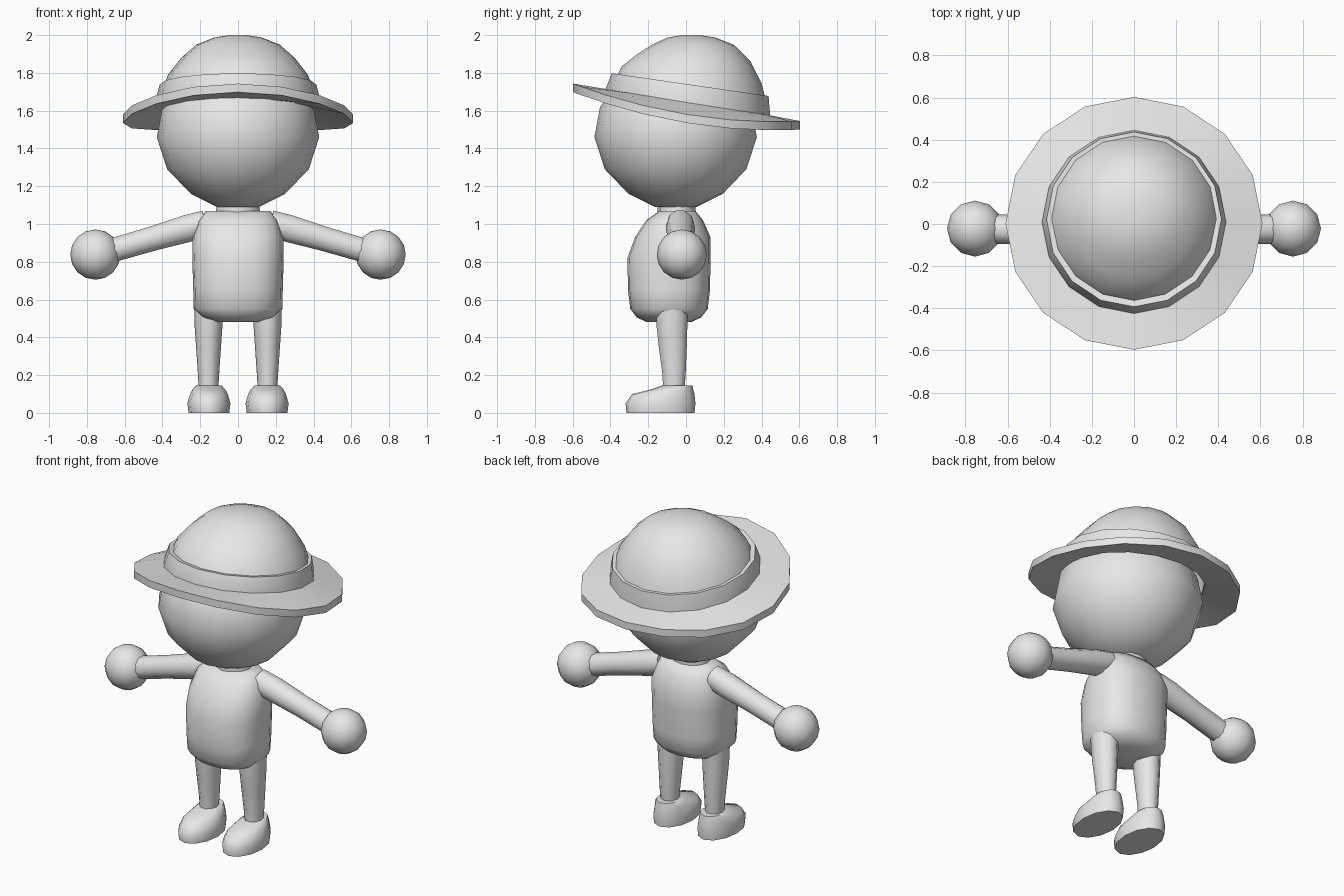
import bpy, bmesh, math
from mathutils import Matrix, Vector

if "Cube" in bpy.data.objects:
    bpy.data.objects.remove(bpy.data.objects["Cube"])

grey = bpy.data.materials.new("plain grey")
grey.diffuse_color = (0.8, 0.8, 0.8, 1)
grey.use_nodes = True
grey.node_tree.nodes["Principled BSDF"].inputs["Base Color"].default_value = grey.diffuse_color


def finish(name, bm, angle, mirror):
    bmesh.ops.recalc_face_normals(bm, faces=bm.faces)
    mesh = bpy.data.meshes.new(name)
    bm.to_mesh(mesh)
    bm.free()
    mesh.materials.append(grey)
    obj = bpy.data.objects.new(name, mesh)
    bpy.context.collection.objects.link(obj)
    bpy.ops.object.select_all(action='DESELECT')
    obj.select_set(True)
    bpy.context.view_layer.objects.active = obj
    bpy.ops.object.shade_smooth_by_angle(angle=math.radians(angle))
    if mirror:
        obj.modifiers.new("mirror", 'MIRROR')
    return obj


def loft(name, rings, sides=16, cx=0, power=2, angle=50, caps=(True, True),
         closed=False, matrix=None, mirror=False):
    """Skin rings of (z, x radius, y radius, y centre, tilt, sag)."""
    bm = bmesh.new()
    loops = []
    for ring in rings:
        z, rx, ry, cy, tilt, sag = (tuple(ring) + (0,) * 6)[:6]
        loop = []
        for i in range(sides):
            t = 2 * math.pi * i / sides
            c, s = math.cos(t), math.sin(t)
            x = rx * math.copysign(abs(c) ** (2 / power), c)
            y = ry * math.copysign(abs(s) ** (2 / power), s)
            loop.append(bm.verts.new((cx + x, cy + y, z + tilt * y + sag * (s * s - c * c))))
        loops.append(loop)
    pairs = list(zip(loops, loops[1:]))
    if closed:
        pairs.append((loops[-1], loops[0]))
    for a, b in pairs:
        for i in range(sides):
            j = (i + 1) % sides
            bm.faces.new((a[i], a[j], b[j], b[i]))
    if not closed:
        if caps[0]:
            bm.faces.new(loops[0][::-1])
        if caps[1]:
            bm.faces.new(loops[-1])
    if matrix:
        bm.transform(matrix)
    return finish(name, bm, angle, mirror)


# Head and neck
head = [(1.09, .11), (1.16, .25), (1.29, .375), (1.46, .43),
        (1.62, .40), (1.74, .31), (1.82, .18), (1.85, .05)]
loft("head", [(z, r, r, -.055) for z, r in head], angle=60)
loft("neck", [(1.04, .12, .10, -.05), (1.12, .11, .10, -.05)], 12)

# Torso
loft("torso", [(.482, .11, .12, -.09), (.505, .19, .17, -.09), (.55, .235, .205, -.09),
               (.65, .237, .217, -.09), (.82, .242, .22, -.09), (.93, .24, .20, -.07),
               (1.02, .21, .15, -.06), (1.07, .17, .095, -.045)],
     20, power=2.4, angle=60)

# Arms and hands
start, end = Vector((.17, -.03, 1.005)), Vector((.66, -.025, .862))
axis = end - start
length = axis.length
place = Matrix.Translation(start) @ axis.to_track_quat('Z', 'Y').to_matrix().to_4x4()
loft("arm", [(0, .072, .072), (.1, .078, .076), (length * .6, .068, .068),
             (length, .07, .066)], 10, matrix=place, mirror=True)
bm = bmesh.new()
bmesh.ops.create_uvsphere(bm, u_segments=12, v_segments=8, radius=.133)
bm.transform(Matrix.Translation((.755, -.022, .838)))
finish("hand", bm, 60, True)

# Legs and feet
loft("leg", [(.13, .052, .06, -.065), (.20, .056, .064, -.063), (.35, .066, .078, -.07),
             (.45, .073, .085, -.074), (.56, .076, .09, -.075)], 10, cx=.156, mirror=True)
loft("foot", [(0, .108, .18, -.135), (.05, .114, .185, -.135), (.10, .10, .165, -.12),
              (.125, .086, .11, -.072), (.146, .066, .08, -.045)], 12, cx=.154, mirror=True)

# Hat: drooping brim, band and crown
loft("hat_brim", [(1.60, .40, .40, .01, -.16), (1.567, .61, .60, .003, -.165, .032),
                  (1.612, .61, .60, .003, -.165, .032), (1.645, .43, .43, .01, -.16)],
     angle=35, closed=True)
loft("hat_band", [(1.61, .435, .435, .01, -.16), (1.65, .437, .435, .01, -.155),
                  (1.738, .415, .415, .022, -.145), (1.735, .385, .385, .022, -.145),
                  (1.61, .40, .40, .01, -.16)], angle=35, closed=True)
loft("hat_crown", [(1.72, .397, .395, .025, -.135), (1.79, .37, .37, .03, -.12),
                   (1.88, .30, .30, .04, -.06), (1.95, .22, .215, .04, -.01),
                   (1.986, .13, .13, .03), (2.0, .05, .05, .025)],
     angle=50, caps=(False, True))
